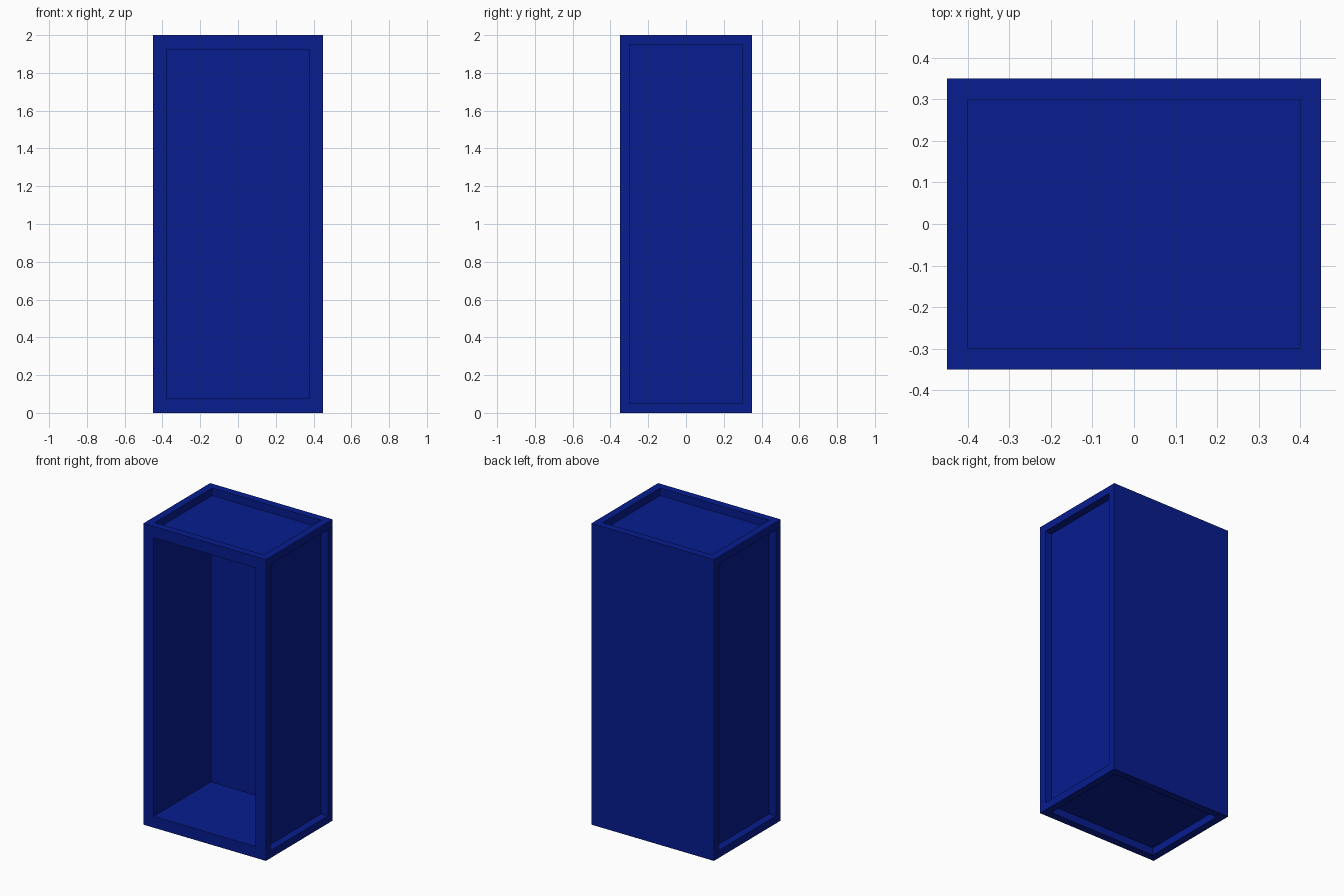
import bpy, bmesh
from mathutils import Vector

if "Cube" in bpy.data.objects:
    bpy.data.objects.remove(bpy.data.objects["Cube"])

W, D, H = 0.9, 0.7, 2.0

blue = bpy.data.materials.new("deep blue")
blue.diffuse_color = (0.002, 0.012, 0.275, 1.0)
blue.use_nodes = True
blue.node_tree.nodes["Principled BSDF"].inputs["Base Color"].default_value = blue.diffuse_color

# Solid cabinet body standing on the ground
bm = bmesh.new()
bmesh.ops.create_cube(bm, size=1.0)
for v in bm.verts:
    v.co = Vector((v.co.x * W, v.co.y * D, (v.co.z + 0.5) * H))
bm.normal_update()


def recess(direction, margin, depth):
    """Inset the outer face pointing along direction, then sink it straight in."""
    direction = Vector(direction)
    face = max(bm.faces, key=lambda f: (f.normal.dot(direction) > 0.9,
                                        f.calc_center_median().dot(direction)))
    # first inset makes the flat rim, second makes the straight walls
    bmesh.ops.inset_region(bm, faces=[face], thickness=margin, use_even_offset=True)
    bmesh.ops.inset_region(bm, faces=[face], thickness=0.0)
    for v in face.verts:
        v.co -= direction * depth
    bm.normal_update()


# Recessed panels on both sides, top and bottom; the back stays flat
for d in ((1, 0, 0), (-1, 0, 0), (0, 0, 1), (0, 0, -1)):
    recess(d, 0.05, 0.05)

# Deep open compartment at the front
recess((0, -1, 0), 0.075, 0.6)

mesh = bpy.data.meshes.new("cabinet_body")
bm.to_mesh(mesh)
bm.free()
mesh.materials.append(blue)
cabinet = bpy.data.objects.new("cabinet_body", mesh)
bpy.context.collection.objects.link(cabinet)
